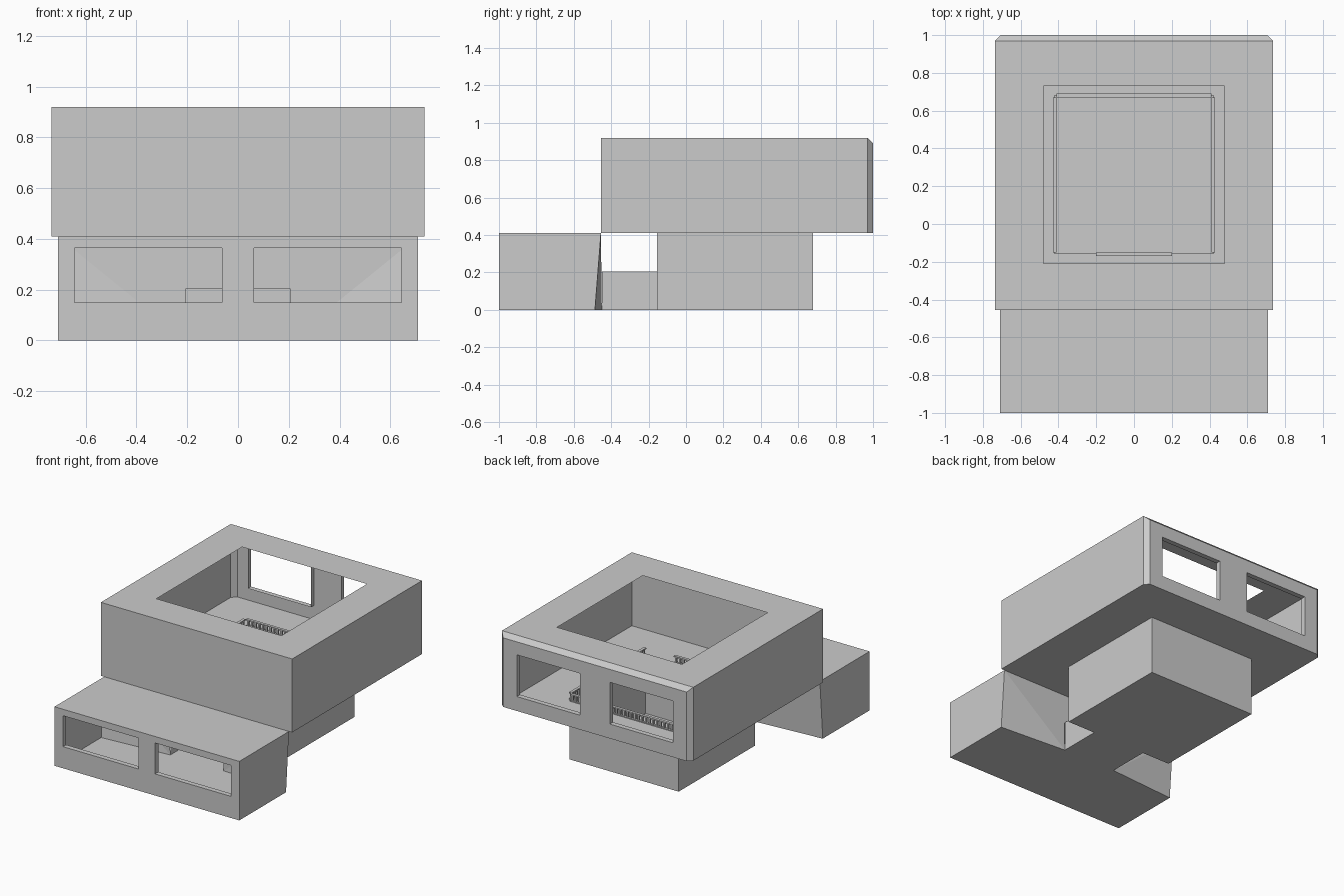
import bpy, bmesh, math
from mathutils import Vector

if "Cube" in bpy.data.objects:
    bpy.data.objects.remove(bpy.data.objects["Cube"])


def point(axis, at, u, v):
    return {'x': (at, u, v), 'y': (u, at, v), 'z': (u, v, at)}[axis]


def panel(bm, axis, at, u0, u1, v0, v1, holes=()):
    """Flat wall or slab perpendicular to axis, with rectangular holes."""
    us = sorted({u0, u1, *[h[0] for h in holes], *[h[1] for h in holes]})
    vs = sorted({v0, v1, *[h[2] for h in holes], *[h[3] for h in holes]})
    for a, b in zip(us, us[1:]):
        for c, d in zip(vs, vs[1:]):
            if any(h[0] <= a and b <= h[1] and h[2] <= c and d <= h[3] for h in holes):
                continue
            bm.faces.new([bm.verts.new(point(axis, at, *p))
                          for p in ((a, c), (b, c), (b, d), (a, d))])


def reveal(bm, hole, y0, y1):
    """Four inner sides of a window opening."""
    x0, x1, z0, z1 = hole
    for x in (x0, x1):
        panel(bm, 'x', x, min(y0, y1), max(y0, y1), z0, z1)
    for z in (z0, z1):
        panel(bm, 'z', z, x0, x1, min(y0, y1), max(y0, y1))


def weld(bm):
    bmesh.ops.remove_doubles(bm, verts=bm.verts, dist=1e-4)
    bmesh.ops.recalc_face_normals(bm, faces=bm.faces)


def finish(name, bm):
    weld(bm)
    me = bpy.data.meshes.new(name)
    bm.to_mesh(me)
    bm.free()
    ob = bpy.data.objects.new(name, me)
    bpy.context.collection.objects.link(ob)
    return ob


LEVEL, TOP, TUNNEL = 0.41, 0.92, 0.205     # storey heights
MID = -0.455                               # back of front room
HALL = (-0.42, 0.42, -0.155, 0.68)         # sunken hall footprint
door = (-TUNNEL, TUNNEL, 0, TUNNEL)
depth = 0.035

# Front room: open shell with two windows and a skewed rear wall
bm = bmesh.new()
W = 0.71
wins = [(-0.645, -0.063, 0.15, 0.365), (0.063, 0.645, 0.15, 0.365)]
panel(bm, 'y', -1, -W, W, 0, LEVEL, wins)
for w in wins:
    reveal(bm, w, -1, -1 + depth)
panel(bm, 'z', LEVEL, -W, W, -1, MID)
skew, inner = -0.487, -0.45


def face(*pts):
    bm.faces.new([bm.verts.new(p) for p in pts])


face((-W, -1, 0), (W, -1, 0), (W, skew, 0), (TUNNEL, inner, 0),
     (-TUNNEL, inner, 0), (-W, skew, 0))
for s in (-1, 1):
    ot, ob_ = (s * W, MID, LEVEL), (s * W, skew, 0)
    ib, im, it = (s * TUNNEL, inner, 0), (s * TUNNEL, MID, TUNNEL), (s * TUNNEL, MID, LEVEL)
    face((s * W, -1, 0), ob_, ot, (s * W, -1, LEVEL))
    face(ot, ob_, ib)
    face(ot, ib, im, it)
panel(bm, 'y', MID, -TUNNEL, TUNNEL, TUNNEL, LEVEL)
finish("front_room", bm)

# Passage between front room and hall
bm = bmesh.new()
for z in (0, TUNNEL):
    panel(bm, 'z', z, -TUNNEL, TUNNEL, inner, HALL[2])
for x in (-TUNNEL, TUNNEL):
    panel(bm, 'x', x, inner, HALL[2], 0, TUNNEL)
finish("passage", bm)

# Sunken hall, open at the top
bm = bmesh.new()
panel(bm, 'z', 0, *HALL)
panel(bm, 'y', HALL[2], HALL[0], HALL[1], 0, LEVEL, [door])
panel(bm, 'y', HALL[3], HALL[0], HALL[1], 0, LEVEL)
for x in HALL[:2]:
    panel(bm, 'x', x, HALL[2], HALL[3], 0, LEVEL)
finish("sunken_hall", bm)

# Upper storey: roof opening, floor opening, rear windows, cut back corners
bm = bmesh.new()
W = 0.735
panel(bm, 'z', TOP, -W, W, MID, 1, [(-0.48, 0.48, -0.21, 0.73)])
panel(bm, 'z', LEVEL, -W, W, MID, 1, [HALL])
panel(bm, 'y', MID, -W, W, LEVEL, TOP)
for x in (-W, W):
    panel(bm, 'x', x, MID, 1, LEVEL, TOP)
wins = [(-0.60, -0.115, 0.51, 0.80), (0.115, 0.60, 0.51, 0.80)]
panel(bm, 'y', 1, -W, W, LEVEL, TOP, wins)
weld(bm)
bmesh.ops.dissolve_limit(bm, angle_limit=math.radians(1), verts=bm.verts, edges=bm.edges)
corners = [e for e in bm.edges
           if all(abs(abs(v.co.x) - W) < 1e-3 and abs(v.co.y - 1) < 1e-3 for v in e.verts)]
bmesh.ops.bevel(bm, geom=corners, offset=0.03, segments=1, affect='EDGES')
for w in wins:
    reveal(bm, w, 1, 1 - depth)
finish("upper_storey", bm)


# Balustrades around the hall opening
def box(bm, x0, x1, y0, y1, z0, z1):
    r = bmesh.ops.create_cube(bm, size=1)
    for v in r['verts']:
        v.co = Vector((x1 if v.co.x > 0 else x0, y1 if v.co.y > 0 else y0,
                       z1 if v.co.z > 0 else z0))


def balustrade(name, x0, x1, y0, y1):
    bm = bmesh.new()
    box(bm, x0, x1, y0, y1, LEVEL, LEVEL + 0.006)
    box(bm, x0, x1, y0, y1, LEVEL + 0.042, LEVEL + 0.05)
    length, r = max(x1 - x0, y1 - y0), 0.006
    n = round(length / 0.028)
    for i in range(n):
        t = (i + 0.5) / n
        cx, cy = (x0 + x1) / 2, (y0 + y1) / 2
        if x1 - x0 > y1 - y0:
            cx = x0 + t * (x1 - x0)
        else:
            cy = y0 + t * (y1 - y0)
        box(bm, cx - r, cx + r, cy - r, cy + r, LEVEL + 0.006, LEVEL + 0.042)
    finish(name, bm)


balustrade("left_balustrade", -0.43, -0.41, -0.15, 0.67)
balustrade("right_balustrade", 0.41, 0.43, -0.15, 0.67)
balustrade("back_balustrade", -0.41, 0.41, 0.67, 0.69)
balustrade("front_balustrade", -0.2, 0.2, -0.17, -0.15)
